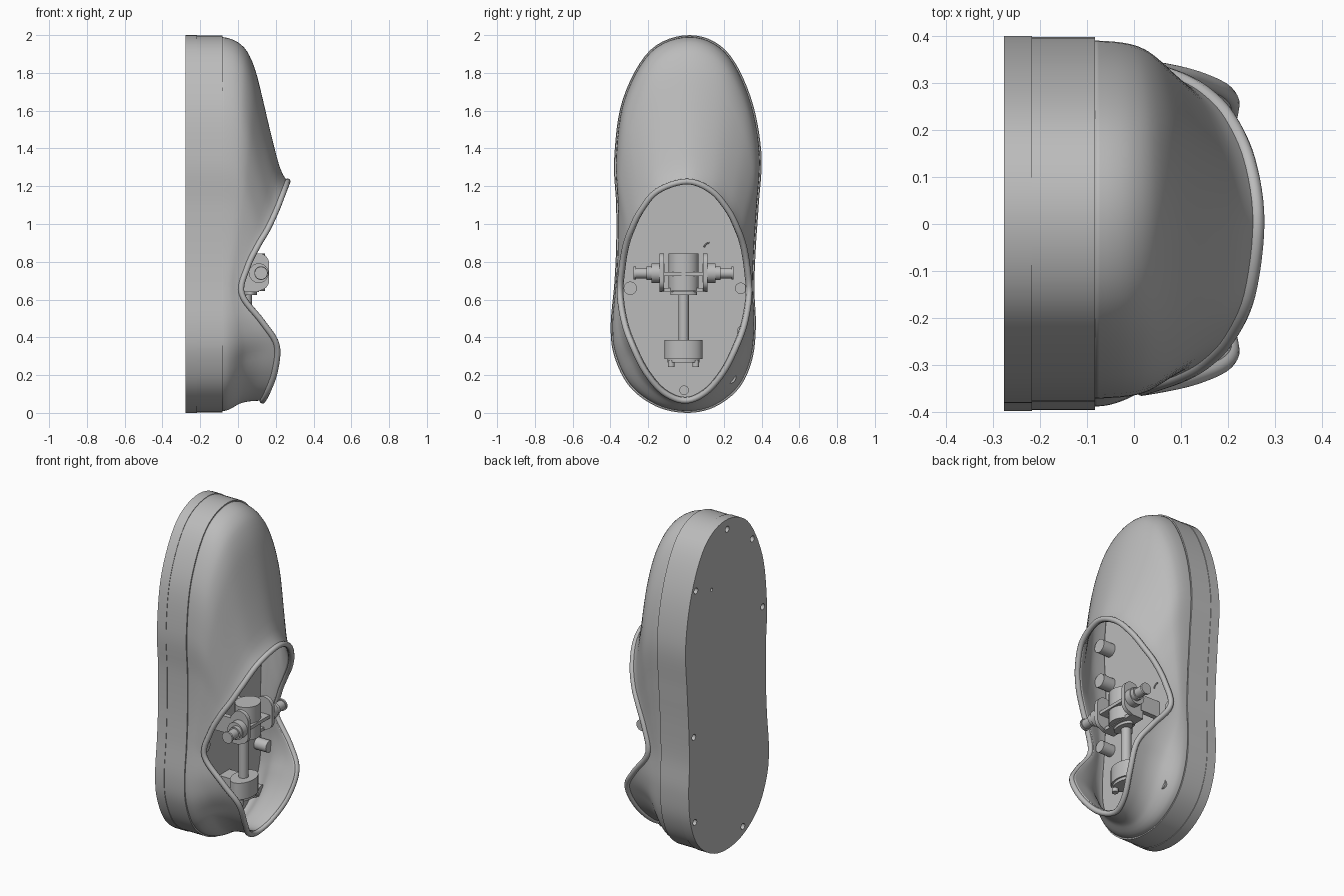
import bpy, bmesh, math
from mathutils import Vector, Matrix

if "Cube" in bpy.data.objects:
    bpy.data.objects.remove(bpy.data.objects["Cube"])

mat = bpy.data.materials.new("plain grey")
mat.use_nodes = True
GREY = (0.5, 0.5, 0.5, 1)
mat.diffuse_color = GREY
mat.node_tree.nodes["Principled BSDF"].inputs["Base Color"].default_value = GREY


def finish(name, bm, fix_normals=True, smooth=True):
    """Turn a bmesh into a named, shaded object."""
    if fix_normals:
        bmesh.ops.recalc_face_normals(bm, faces=bm.faces)
    mesh = bpy.data.meshes.new(name)
    bm.to_mesh(mesh)
    bm.free()
    mesh.materials.append(mat)
    obj = bpy.data.objects.new(name, mesh)
    bpy.context.collection.objects.link(obj)
    bpy.ops.object.select_all(action="DESELECT")
    obj.select_set(True)
    bpy.context.view_layer.objects.active = obj
    if smooth:
        bpy.ops.object.shade_smooth_by_angle(angle=math.radians(35))
    return obj


def spline(points, steps, closed=True):
    """Catmull-Rom curve through the points."""
    pts = [Vector(p) for p in points]
    n = len(pts)
    pick = (lambda i: pts[i % n]) if closed else (lambda i: pts[max(0, min(n - 1, i))])
    out = []
    for i in range(n if closed else n - 1):
        a, b, c, d = (pick(i + j) for j in (-1, 0, 1, 2))
        for k in range(steps):
            t = k / steps
            out.append(0.5 * (2 * b + (c - a) * t + (2 * a - 5 * b + 4 * c - d) * t * t
                              + (3 * b - a - 3 * c + d) * t ** 3))
    return out if closed else out + [pts[-1]]


def prism(name, loop, axis, lo, hi, smooth=True):
    """Extrude a flat 3D loop along an axis from lo to hi."""
    bm = bmesh.new()
    rows = []
    for level in (lo, hi):
        row = []
        for p in loop:
            q = Vector(p)
            q[axis] = level
            row.append(bm.verts.new(q))
        rows.append(row)
        bm.faces.new(row)
    n = len(loop)
    for i in range(n):
        j = (i + 1) % n
        bm.faces.new((rows[0][i], rows[0][j], rows[1][j], rows[1][i]))
    return finish(name, bm, smooth=smooth)


def cylinder(name, centre, radius, depth, axis, squash=1.0, sides=32):
    bm = bmesh.new()
    turn = {"x": Matrix.Rotation(math.pi / 2, 4, "Y"),
            "y": Matrix.Rotation(math.pi / 2, 4, "X"), "z": Matrix()}[axis]
    place = Matrix.Translation(centre) @ Matrix.Diagonal((squash, 1, 1, 1)) @ turn
    bmesh.ops.create_cone(bm, cap_ends=True, segments=sides, radius1=radius,
                          radius2=radius, depth=depth, matrix=place)
    return finish(name, bm)


def box(name, centre, size):
    bm = bmesh.new()
    bmesh.ops.create_cube(bm, size=1, matrix=Matrix.Translation(centre)
                          @ Matrix.Diagonal((*size, 1)))
    return finish(name, bm, smooth=False)


def tube(name, points, radius, closed):
    curve = bpy.data.curves.new(name, "CURVE")
    curve.dimensions = "3D"
    curve.bevel_depth = radius
    curve.bevel_resolution = 3
    curve.use_fill_caps = True
    line = curve.splines.new("POLY")
    line.points.add(len(points) - 1)
    for point, p in zip(line.points, points):
        point.co = (*p, 1)
    line.use_cyclic_u = closed
    curve.materials.append(mat)
    obj = bpy.data.objects.new(name, curve)
    bpy.context.collection.objects.link(obj)


# Footprint (y, z) and collar edge (x, y, z), both clockwise from the toe
FOOT = [(.02, 2), (.21, 1.92), (.34, 1.68), (.399, 1.38), (.385, 1.1), (.37, .88),
        (.362, .66), (.37, .46), (.35, .28), (.28, .13), (.15, .03), (0, 0),
        (-.16, .035), (-.3, .14), (-.38, .3), (-.399, .46), (-.38, .68), (-.37, .88),
        (-.37, 1.1), (-.38, 1.35), (-.335, 1.66), (-.19, 1.92)]
HALF = [(.262, .005, 1.225), (.243, .135, 1.175), (.202, .225, 1.07), (.155, .275, .97),
        (.105, .305, .885), (.05, .325, .77), (.02, .335, .63), (.13, .312, .48),
        (.205, .27, .36), (.195, .2, .22), (.155, .105, .11), (.13, -.005, .065)]
COLLAR = HALF + [(x, -y - .015, z) for x, y, z in HALF[-2:0:-1]]
BOTTOM, SEAM, TOP = -.277, -.217, -.083

foot = spline([(0, y, z) for y, z in FOOT], 6)
collar = spline(COLLAR, 6)

# Sole in two layers
outsole = prism("outsole", foot, 0, BOTTOM, SEAM, smooth=False)
prism("midsole", [(0, p.y * .993, 1 + (p.z - 1) * .997) for p in foot], 0, SEAM, TOP)

# Screw holes in the outsole
HOLES = [(0, 1.94), (-.24, 1.79), (.3, 1.68), (-.34, 1.34), (.32, .8), (.31, .28), (-.15, .08)]
bm = bmesh.new()
for y, z in HOLES + [(.15, 1.63)]:
    r = .018 if (y, z) in HOLES else .01
    bmesh.ops.create_cone(bm, cap_ends=True, segments=20, radius1=r, radius2=r, depth=.08,
                          matrix=Matrix.Translation((BOTTOM, y, z))
                          @ Matrix.Rotation(math.pi / 2, 4, "Y"))
cutter = finish("hole_cutter", bm, smooth=False)
cutter.hide_render = True
cutter.select_set(False)
outsole.select_set(True)
bpy.context.view_layer.objects.active = outsole
cut = outsole.modifiers.new("holes", "BOOLEAN")
cut.operation, cut.object, cut.solver = "DIFFERENCE", cutter, "EXACT"
bpy.ops.object.modifier_apply(modifier=cut.name)
bpy.data.objects.remove(cutter)
bpy.ops.object.shade_smooth_by_angle(angle=math.radians(35))
for face in outsole.data.polygons:
    if abs(face.normal.x) > .9:
        face.use_smooth = False

# Upper: lofted from the sole edge to the collar, (inward, upward) per row
TOE = [(0, 0), (.012, .12), (.04, .25), (.1, .38), (.22, .5), (.4, .605), (.64, .73),
       (.9, .88), (1, 1)]
HEEL = [(0, 0), (.05, .1), (.2, .2), (.4, .29), (.65, .4), (.82, .53), (.93, .68),
        (.98, .85), (1, 1)]
toe, heel = (spline([(s, f, 0) for s, f in rows], 3, False) for rows in (TOE, HEEL))
bm = bmesh.new()
grid = []
for o, r in zip(foot, collar):
    base = Vector((TOP, o.y * .975, 1 + (o.z - 1) * .99))
    w = max(0, min(1, (.75 - o.z) / .5))
    column = []
    for a, b in zip(toe, heel):
        m = a.lerp(b, w)
        column.append(bm.verts.new((base.x + (r.x - base.x) * m.y,
                                    base.y + (r.y - base.y) * m.x,
                                    base.z + (r.z - base.z) * m.x)))
    grid.append(column)
for i, col in enumerate(grid):
    nxt = grid[(i + 1) % len(grid)]
    for k in range(len(col) - 1):
        bm.faces.new((col[k], col[k + 1], nxt[k + 1], nxt[k]))
upper = finish("upper", bm, fix_normals=False)
wall = upper.modifiers.new("thickness", "SOLIDIFY")
wall.thickness, wall.offset = .02, -1
tube("collar_bead", collar, .016, True)

# Screw bosses inside the shell
for y, z, r in [(-.01, .12, .025), (-.295, .66, .035), (.29, .66, .03), (-.3, 1.08, .04),
                (-.3, 1.3, .04), (.305, .43, .035), (.23, .19, .035)]:
    cylinder("screw_boss", (TOP + .04, y, z), r, .08, "x")

# Pivot bracket: rounded cheeks, cross plates and trunnions
PIVOT_X, PIVOT_Z, MID = .122, .74, -.013
cheek = [(.03, 0, .64), (.1, 0, .64)]
cheek += [(.115 + .05 * math.cos(a), 0, .7 + .05 * math.sin(a))
          for a in [math.radians(d) for d in range(-75, 1, 15)]]
cheek += [(.11 + .055 * math.cos(a), 0, .79 + .055 * math.sin(a))
          for a in [math.radians(d) for d in range(0, 121, 15)]]
cheek += [(.05, 0, .8), (.03, 0, .74)]
for side in (-1, 1):
    y = MID + side * .115
    prism("bracket_cheek", cheek, 1, y - .012, y + .012)
    cylinder("bracket_ear", (.11, MID + side * .145, PIVOT_Z), .052, .05, "y")
    cylinder("trunnion", (PIVOT_X, MID + side * .215, PIVOT_Z), .028, .1, "y")
    cylinder("trunnion_collar", (PIVOT_X, MID + side * .18, PIVOT_Z), .036, .03, "y")
    cylinder("trunnion_cap", (PIVOT_X, MID + side * .259, PIVOT_Z), .034, .012, "y")
    box("bracket_foot", (-.02, MID + side * .115, .74), (.13, .03, .1))
for z, x, depth in ((.735, .1, .1), (.65, .07, .08)):
    box("cross_plate", (x, MID, z), (depth, .23, .02))
cylinder("pivot_barrel", (.075, MID, .745), .08, .2, "z", .85)
cylinder("barrel_flange", (.065, MID, .633), .07, .018, "z", .5)

# Shaft, lower clevis and its pins
cylinder("shaft", (.045, MID, .5), .028, .28, "z")
cylinder("clevis", (.05, MID, .335), .1, .1, "z", .65)
cylinder("clevis_plate", (.05, MID, .277), .085, .02, "z", .65)
box("clevis_mount", (-.03, MID, .335), (.12, .1, .08))
for side in (-1, 1):
    cylinder("clevis_pin", (.07, MID + side * .065, .26), .018, .035, "z")

# Small wire hook on the inner floor
hook = [(TOP + .02, .125 - .03 * math.sin(math.radians(d)),
         .87 + .03 * math.cos(math.radians(d))) for d in range(0, 80, 15)]
tube("wire_hook", hook, .004, False)
